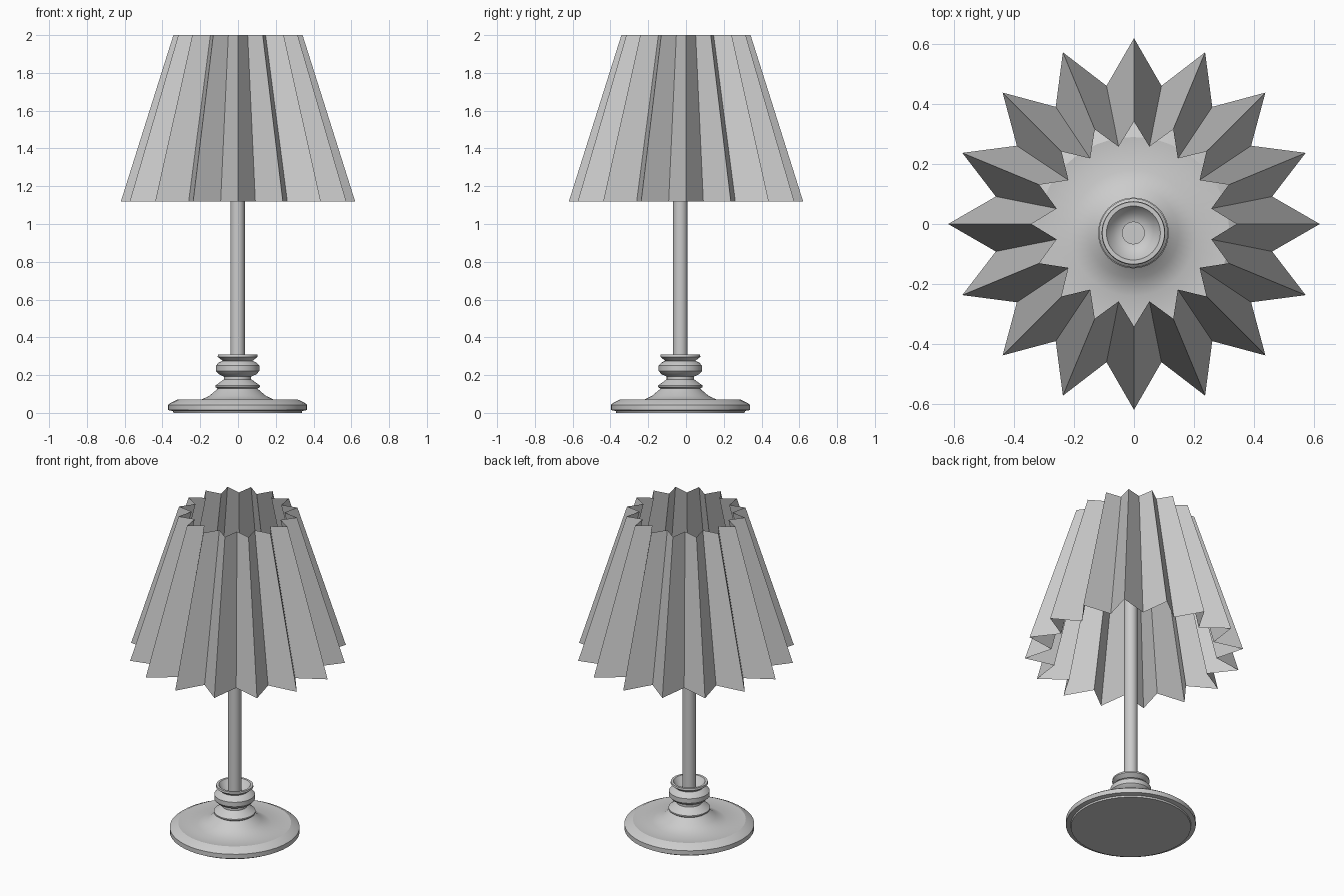
import bpy, bmesh, math

if "Cube" in bpy.data.objects:
    bpy.data.objects.remove(bpy.data.objects["Cube"])

STEM_Y = -0.03   # base and stem sit slightly in front of the shade's axis


def make_object(name, bm):
    mesh = bpy.data.meshes.new(name)
    bm.to_mesh(mesh)
    bm.free()
    obj = bpy.data.objects.new(name, mesh)
    bpy.context.collection.objects.link(obj)
    return obj


def lathe(name, profile, segments=48):
    """Revolve (radius, z) points round a vertical axis, smooth with sharp rims."""
    bm = bmesh.new()
    verts = [bm.verts.new((r, 0, z)) for r, z in profile]
    edges = [bm.edges.new(pair) for pair in zip(verts, verts[1:])]
    bmesh.ops.spin(bm, geom=verts + edges, axis=(0, 0, 1), cent=(0, 0, 0),
                   steps=segments, angle=2 * math.pi)
    bmesh.ops.remove_doubles(bm, verts=bm.verts, dist=1e-4)
    bmesh.ops.recalc_face_normals(bm, faces=bm.faces)
    obj = make_object(name, bm)
    obj.location = (-0.002, STEM_Y, 0)
    bpy.ops.object.select_all(action='DESELECT')
    obj.select_set(True)
    bpy.context.view_layer.objects.active = obj
    bpy.ops.object.shade_smooth_by_angle(angle=math.radians(30))
    return obj


# Turned base: plate, cone, two beads and a hollow cup
lathe("turned_base", [
    (0, 0), (0.34, 0), (0.342, 0.01), (0.368, 0.015), (0.368, 0.043),
    (0.355, 0.053), (0.32, 0.07), (0.21, 0.062),
    (0.15, 0.09), (0.105, 0.128), (0.118, 0.137), (0.118, 0.145),
    (0.072, 0.178), (0.072, 0.192),
    (0.1, 0.205), (0.115, 0.222), (0.115, 0.25), (0.1, 0.266),
    (0.08, 0.276), (0.09, 0.284), (0.106, 0.297), (0.104, 0.308),
    (0.09, 0.308), (0.068, 0.275), (0.038, 0.26), (0, 0.26)])

# Straight stem rising into the shade
lathe("stem", [(0, 0.25), (0.038, 0.25), (0.038, 1.6), (0, 1.6)], 32)

# Pleated shade: 16 ridges and 16 valleys, open at both ends
PLEATS = 16


def star_ring(bm, ridge, valley, z):
    ring = []
    for i in range(2 * PLEATS):
        a = math.pi * i / PLEATS
        r = valley if i % 2 else ridge
        ring.append(bm.verts.new((r * math.cos(a), r * math.sin(a), z)))
    return ring


bm = bmesh.new()
low = star_ring(bm, 0.62, 0.47, 1.12)
high = star_ring(bm, 0.342, 0.263, 2.0)
for i in range(2 * PLEATS):
    j = (i + 1) % (2 * PLEATS)
    bm.faces.new((low[i], low[j], high[j], high[i]))
make_object("pleated_shade", bm)
